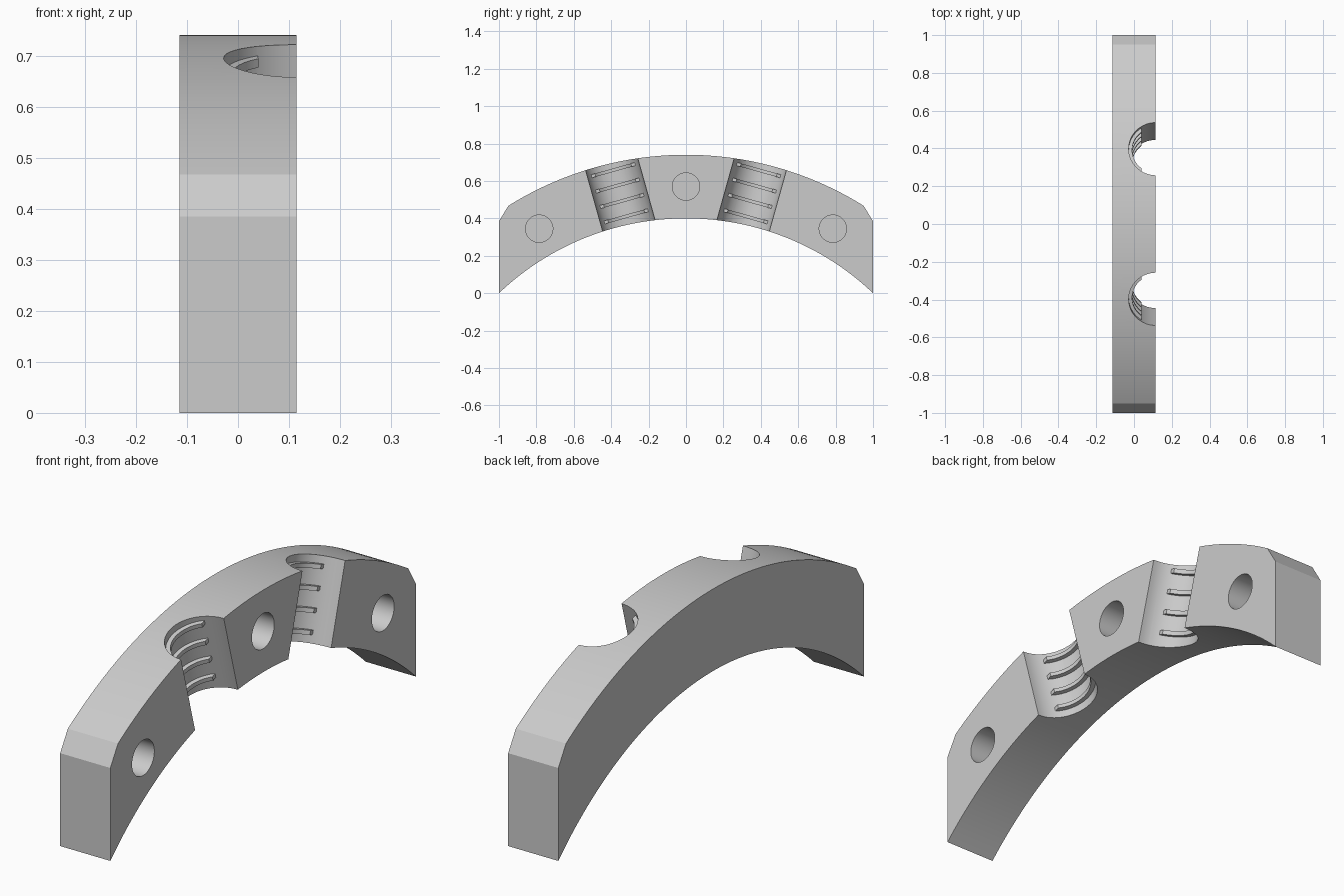
import bpy, bmesh, math
from mathutils import Matrix, Vector

cube = bpy.data.objects.get("Cube")
if cube:
    bpy.data.objects.remove(cube, do_unlink=True)

HALF = 0.115                  # half thickness along x
CENTRE_Z = -1.05              # centre of both arcs
INNER, OUTER = 1.45, 1.79
GROOVE_R, RIB_R = 0.143, 0.125
TILT = math.radians(15.65)
AXIS_Z = -0.729               # where the tilted groove axes meet

grey = bpy.data.materials.new("light grey")
grey.use_nodes = True
grey.diffuse_color = (0.6, 0.6, 0.6, 1)
grey.node_tree.nodes["Principled BSDF"].inputs["Base Color"].default_value = (0.6, 0.6, 0.6, 1)


def add_object(name, bm):
    bmesh.ops.recalc_face_normals(bm, faces=bm.faces)
    mesh = bpy.data.meshes.new(name)
    bm.to_mesh(mesh)
    bm.free()
    mesh.materials.append(grey)
    obj = bpy.data.objects.new(name, mesh)
    bpy.context.collection.objects.link(obj)
    return obj


def extrude_outline(name, points, offset, matrix=Matrix()):
    """Solid made by sweeping a flat outline along offset."""
    bm = bmesh.new()
    face = bm.faces.new([bm.verts.new(p) for p in points])
    swept = bmesh.ops.extrude_face_region(bm, geom=[face], use_keep_orig=True)["geom"]
    bmesh.ops.translate(bm, vec=offset, verts=[v for v in swept if isinstance(v, bmesh.types.BMVert)])
    bm.transform(matrix)
    return add_object(name, bm)


def cylinder(name, radius, depth, matrix):
    bm = bmesh.new()
    bmesh.ops.create_cone(bm, cap_ends=True, segments=64, radius1=radius,
                          radius2=radius, depth=depth, matrix=matrix)
    return add_object(name, bm)


def smooth(obj):
    bpy.ops.object.select_all(action='DESELECT')
    obj.select_set(True)
    bpy.context.view_layer.objects.active = obj
    bpy.ops.object.shade_smooth_by_angle(angle=math.radians(25))


def arc(radius, half_width, steps=64):
    """Points from -y to +y on an arc about the shared centre."""
    end = math.asin(half_width / radius)
    angles = [end * (2 * i / steps - 1) for i in range(steps + 1)]
    return [(-HALF, radius * math.sin(a), CENTRE_Z + radius * math.cos(a)) for a in angles]


# Arched body with chamfered shoulders
outline = [(-HALF, -1, 0), (-HALF, -1, 0.385)] + arc(OUTER, 0.95)
outline += [(-HALF, 1, 0.385), (-HALF, 1, 0)] + arc(INNER, 1)[-2:0:-1]
body = extrude_outline("arched_body", outline, Vector((2 * HALF, 0, 0)))

# Blind holes in the +x face
cutters = []
for y, z in ((-0.785, 0.345), (0, 0.57), (0.785, 0.345)):
    place = Matrix.Translation((HALF, y, z)) @ Matrix.Rotation(math.pi / 2, 4, 'Y')
    cutters.append(cylinder("hole_cutter", 0.073, 0.3, place))

# Half-round grooves, tilted outward, each with four curved ribs
for side, label in ((-1, "front"), (1, "back")):
    axis = Matrix.Translation((HALF, 0, AXIS_Z)) @ Matrix.Rotation(-side * TILT, 4, 'X')
    cutters.append(cylinder("groove_cutter", GROOVE_R, 0.8,
                            axis @ Matrix.Translation((0, 0, 1.3))))
    limit = math.acos(0.075 / GROOVE_R)
    limit_in = math.acos(0.075 / RIB_R)
    turns = [i / 12 - 1 for i in range(25)]
    outer = [(-(GROOVE_R + 0.003) * math.cos(t * limit), (GROOVE_R + 0.003) * math.sin(t * limit), 0)
             for t in turns]
    inner = [(-RIB_R * math.cos(t * limit_in), RIB_R * math.sin(t * limit_in), 0)
             for t in reversed(turns)]
    for i in range(4):
        place = axis @ Matrix.Translation((0, 0, 1.175 + 0.0855 * i))
        rib = extrude_outline(f"{label}_groove_rib_{i + 1}", outer + inner,
                              Vector((0, 0, 0.018)), place)
        smooth(rib)

# Cut the body
bpy.context.view_layer.objects.active = body
for cutter in cutters:
    cut = body.modifiers.new("cut", 'BOOLEAN')
    cut.operation = 'DIFFERENCE'
    cut.solver = 'EXACT'
    cut.object = cutter
    bpy.ops.object.modifier_apply(modifier=cut.name)
for cutter in cutters:
    bpy.data.objects.remove(cutter, do_unlink=True)
smooth(body)
